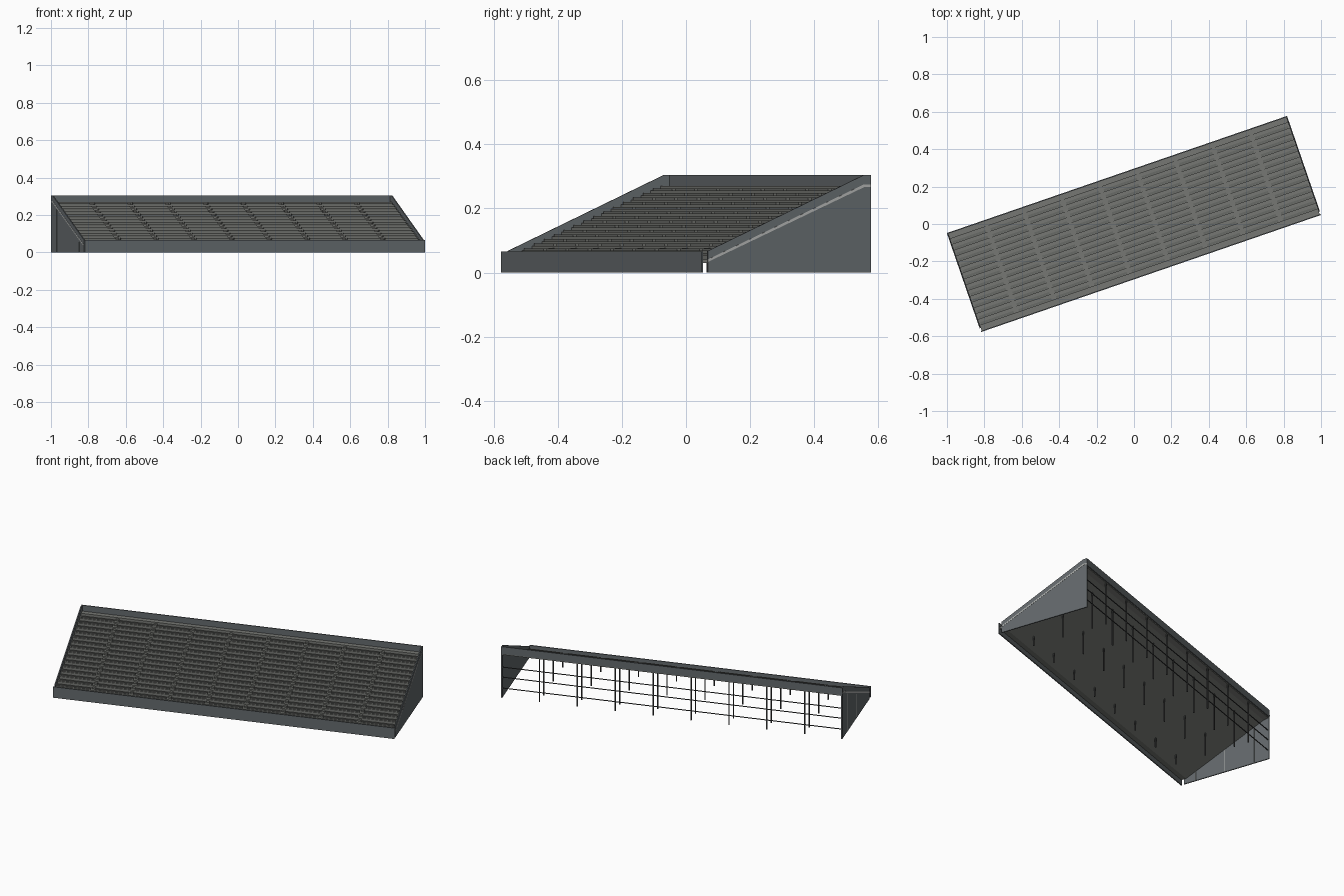
import bpy, bmesh, math
from mathutils import Matrix

if "Cube" in bpy.data.objects:
    bpy.data.objects.remove(bpy.data.objects["Cube"])

ROT = Matrix.Rotation(math.radians(19), 4, 'Z')
L, W = 0.961, 0.28          # half length, half depth
BAYS, ROWS = 9, 16
BAY = 2 * L / BAYS
AISLES = [-L + BAY * i for i in range(1, BAYS)]
V0, Z0 = -0.245, 0.04       # first riser, front walkway level
V1, Z1 = 0.245, 0.27        # last riser, back walkway level
TREAD, RISE = (V1 - V0) / (ROWS - 1), (Z1 - Z0) / ROWS


def material(name, rgb):
    m = bpy.data.materials.new(name)
    m.use_nodes = True
    m.diffuse_color = (*rgb, 1)
    m.node_tree.nodes["Principled BSDF"].inputs["Base Color"].default_value = (*rgb, 1)
    return m


WALL = material("slate grey cladding", (0.125, 0.14, 0.148))
STEP = material("concrete grey", (0.18, 0.185, 0.172))
SEAT = material("bench grey", (0.14, 0.145, 0.135))
STEEL = material("dark steel", (0.06, 0.064, 0.064))
PALE = material("pale joint", (0.42, 0.43, 0.42))


def finish(name, bm, mat):
    bmesh.ops.recalc_face_normals(bm, faces=bm.faces)
    me = bpy.data.meshes.new(name)
    bm.to_mesh(me)
    bm.free()
    me.materials.append(mat)
    ob = bpy.data.objects.new(name, me)
    ob.matrix_world = ROT
    bpy.context.scene.collection.objects.link(ob)


def boxes(name, items, mat):
    """Boxes given as (u range, v range, z range)."""
    bm = bmesh.new()
    for a in items:
        mid = [(r[0] + r[1]) / 2 for r in a]
        size = [r[1] - r[0] for r in a]
        bmesh.ops.create_cube(bm, size=1, matrix=Matrix.Translation(mid) @ Matrix.Diagonal((*size, 1)))
    finish(name, bm, mat)


def extrude(name, profile, u0, u1, mat):
    """Profile of (v, z) points swept along the length."""
    bm = bmesh.new()
    face = bm.faces.new([bm.verts.new((u0, v, z)) for v, z in profile])
    new = bmesh.ops.extrude_face_region(bm, geom=[face])["geom"]
    bmesh.ops.translate(bm, vec=(u1 - u0, 0, 0), verts=[g for g in new if isinstance(g, bmesh.types.BMVert)])
    finish(name, bm, mat)


# Stepped deck with a sloping underside
steps = [(-W + 0.005, Z0)]
for i in range(ROWS):
    v = V0 + TREAD * i
    steps += [(v, Z0 + RISE * i), (v, Z0 + RISE * (i + 1))]
steps += [(W - 0.005, Z1), (W - 0.005, Z1 - 0.015), (V1, Z1 - 0.02), (V0, Z0 - 0.01), (-W + 0.005, Z0 - 0.01)]
extrude("terrace_deck", steps, -L + 0.005, L - 0.005, STEP)

# Benches between the aisles, and half steps in the aisles
benches, half_steps = [], []
for i in range(ROWS - 1):
    v, z = V0 + TREAD * i, Z0 + RISE * (i + 1)
    for b in range(BAYS):
        u = -L + BAY * b
        benches.append(((u + 0.014, u + BAY - 0.014), (v + 0.004, v + 0.016), (z, z + 0.007)))
    for u in AISLES:
        half_steps.append(((u - 0.009, u + 0.009), (v + TREAD * 0.55, v + TREAD), (z, z + RISE / 2)))
boxes("benches", benches, SEAT)
boxes("aisle_half_steps", half_steps, STEP)

# Front wall and back parapet
boxes("front_wall", [((-L, L), (-W, -W + 0.006), (0, 0.065))], WALL)
boxes("back_parapet", [((-L, L), (W - 0.006, W), (Z1 - 0.008, 0.305))], WALL)

# Side walls with a pale joint along the slope
side = [(-0.259, 0), (W, 0), (W, 0.305), (0.258, 0.305), (-0.259, 0.067)]
joint = [(-0.259, 0.033), (0.258, 0.267), (W, 0.267), (W, 0.275), (0.256, 0.275), (-0.259, 0.041)]
for s, label in ((-1, "right"), (1, "left")):
    extrude(label + "_side_wall", side, s * (L - 0.006), s * L, WALL)
    extrude(label + "_slope_joint", joint, s * (L - 0.001), s * (L + 0.001), PALE)

# Columns below the aisles, in three rows and along the open back
columns = []
POST_V = (-0.185, 0.0, 0.185, 0.272)
for u in AISLES:
    for v in POST_V:
        top = Z0 - 0.005 + (v - V0) / (V1 - V0) * (Z1 - Z0)
        columns.append(((u - 0.003, u + 0.003), (v - 0.003, v + 0.003), (0, min(top, Z1 - 0.01))))
boxes("columns", columns, STEEL)

# Pale upright joints in the right side wall
joints = []
for v in POST_V[:3]:
    top = Z0 - 0.012 + (v - V0) / (V1 - V0) * (Z1 - Z0)
    joints.append(((-L - 0.001, -L + 0.007), (v - 0.0015, v + 0.0015), (0, top)))
boxes("upright_joints", joints, PALE)

# Rails across the open back
boxes("back_rails", [((-L + 0.005, L - 0.005), (0.27, 0.274), (z - 0.002, z + 0.002))
                     for z in (0.055, 0.12, 0.18)], STEEL)
